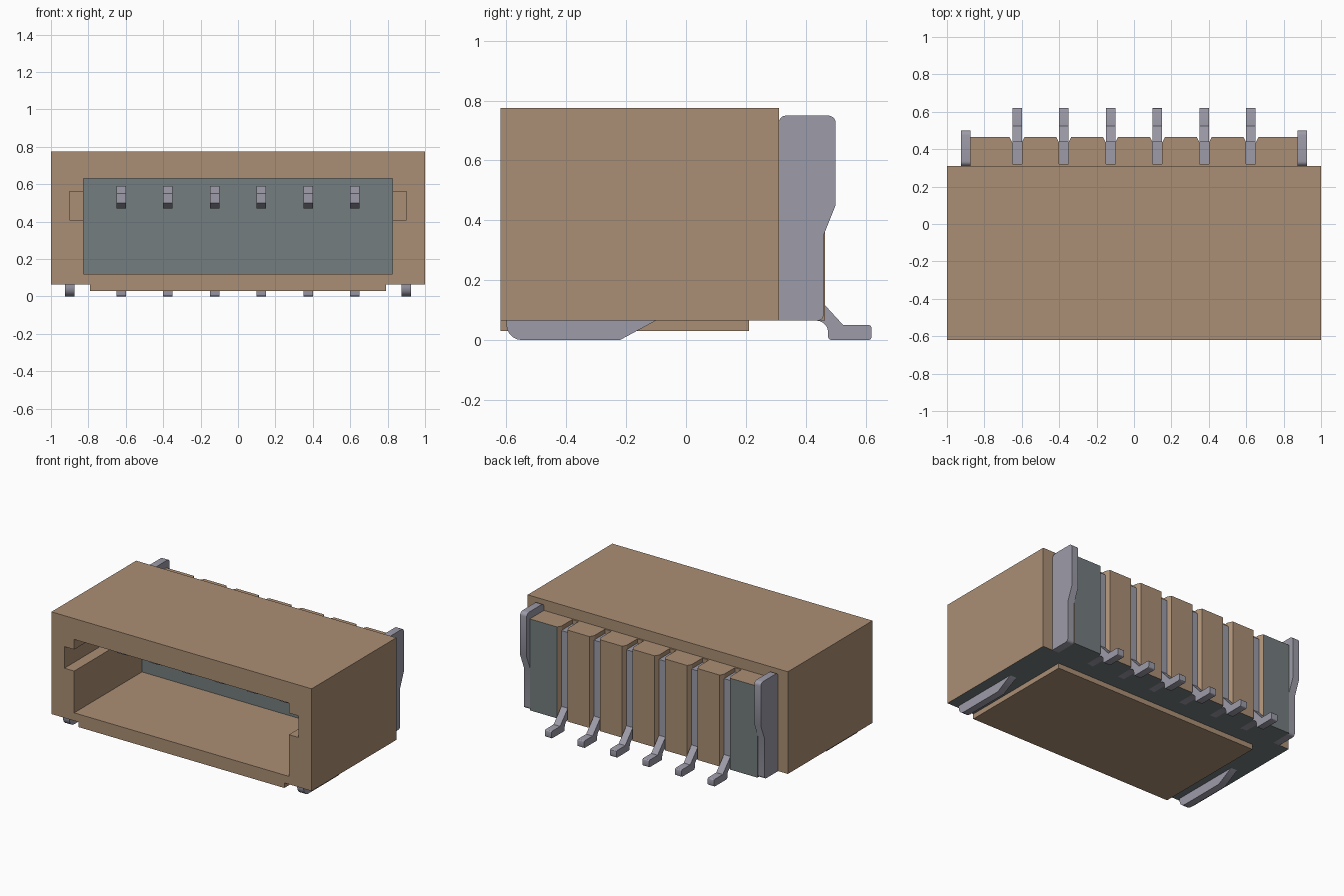
import bpy, bmesh
from math import sin, cos, radians
from mathutils import Vector

cube = bpy.data.objects.get("Cube")
if cube:
    bpy.data.objects.remove(cube, do_unlink=True)


def material(name, r, g, b):
    m = bpy.data.materials.new(name)
    m.use_nodes = True
    m.diffuse_color = (r, g, b, 1)
    m.node_tree.nodes["Principled BSDF"].inputs["Base Color"].default_value = (r, g, b, 1)
    return m


TAN = material("tan plastic", 0.41, 0.275, 0.178)
GREY = material("slate grey plastic", 0.175, 0.205, 0.21)
METAL = material("tin metal", 0.335, 0.33, 0.395)


def prism(name, points, axis, lo, hi, mats):
    """Extrude a 2D profile: axis 'x' takes (y, z) points, axis 'z' takes (x, y) points."""
    bm = bmesh.new()
    place = (lambda a, b: (lo, a, b)) if axis == "x" else (lambda a, b: (a, b, lo))
    face = bm.faces.new([bm.verts.new(place(a, b)) for a, b in points])
    out = bmesh.ops.extrude_face_region(bm, geom=[face])
    move = Vector((hi - lo, 0, 0)) if axis == "x" else Vector((0, 0, hi - lo))
    new = [v for v in out["geom"] if isinstance(v, bmesh.types.BMVert)]
    bmesh.ops.translate(bm, verts=new, vec=move)
    bmesh.ops.recalc_face_normals(bm, faces=bm.faces)
    mesh = bpy.data.meshes.new(name)
    bm.to_mesh(mesh)
    bm.free()
    for m in mats:
        mesh.materials.append(m)
    ob = bpy.data.objects.new(name, mesh)
    bpy.context.scene.collection.objects.link(ob)
    return ob


def box(name, x, y0, y1, z0, z1, mats):
    return prism(name, [(y0, z0), (y1, z0), (y1, z1), (y0, z1)], "x", -x, x, mats)


def arc(cy, cz, r, a0, a1, n=5):
    steps = [radians(a0 + (a1 - a0) * i / n) for i in range(n + 1)]
    return [(cy + r * cos(a), cz + r * sin(a)) for a in steps]


def smooth(ob):
    bpy.ops.object.select_all(action="DESELECT")
    ob.select_set(True)
    bpy.context.view_layer.objects.active = ob
    bpy.ops.object.shade_smooth_by_angle(angle=radians(30))


FRONT, BACK, BASE, TOP = -0.62, 0.31, 0.065, 0.775
WALL = 0.124

# Housing shell with the mating cavity and side key slots cut out
housing = box("housing", 1, FRONT, BACK, BASE, TOP, [TAN, GREY])
cutters = [box("cavity_cutter", 0.825, FRONT - 0.1, WALL, 0.12, 0.63, [TAN]),
           box("slot_cutter", 0.9, FRONT - 0.1, -0.1, 0.41, 0.56, [TAN])]
for c in cutters:
    c.hide_render = True
    mod = housing.modifiers.new(c.name, "BOOLEAN")
    mod.operation = "DIFFERENCE"
    mod.solver = "EXACT"
    mod.object = c
graph = bpy.context.evaluated_depsgraph_get()
cut_mesh = bpy.data.meshes.new_from_object(housing.evaluated_get(graph))
housing.modifiers.clear()
housing.data = cut_mesh
for c in cutters:
    bpy.data.objects.remove(c, do_unlink=True)

# Grey underside and cavity back wall
for f in housing.data.polygons:
    under = f.normal.z < -0.9 and f.center.z < BASE + 0.01
    wall = f.normal.y < -0.9 and f.center.y > WALL - 0.01
    f.material_index = int(under or wall)

# Standoff pad under the housing
box("base_pad", 0.79, FRONT, 0.21, 0.03, BASE, [TAN])

# Rear block with a chamfered groove for each contact
pin_xs = [-0.625 + 0.25 * i for i in range(6)]
outline = [(0.875, BACK), (-0.875, BACK), (-0.875, 0.465)]
for x in pin_xs:
    outline += [(x - 0.04, 0.465), (x - 0.025, 0.435), (x - 0.025, 0.32),
                (x + 0.025, 0.32), (x + 0.025, 0.435), (x + 0.04, 0.465)]
outline.append((0.875, 0.465))
rear = prism("rear_block", outline, "z", BASE, 0.7, [TAN, GREY])
for f in rear.data.polygons:
    end_back = f.normal.y > 0.9 and abs(f.center.x) > 0.65
    f.material_index = int(end_back or f.normal.z < -0.9)

# Contacts: tapered tip in the cavity, blade in the groove, soldering foot
contact = [(-0.4, 0.5), (-0.4, 0.55), (-0.34, 0.59), (0.2, 0.59), (0.2, 0.67), (0.44, 0.67),
           (0.44, 0.143), (0.525, 0.05)]
contact += arc(0.61, 0.04, 0.01, 90, 0, 3) + arc(0.61, 0.01, 0.01, 0, -90, 3)
contact += arc(0.485, 0.01, 0.01, 270, 180, 3) + arc(0.435, 0.025, 0.04, 0, 90)
contact += [(0.315, BASE), (0.315, 0.47), (-0.34, 0.47)]
for i, x in enumerate(pin_xs):
    smooth(prism(f"contact_{i + 1}", contact, "x", x - 0.025, x + 0.025, [METAL]))

# Mounting tabs: upright plate at the back and solder rail underneath, on both sides
plate = [(BACK, BASE)] + arc(0.44, 0.085, 0.02, -90, 0)
plate += [(0.46, 0.35), (0.5, 0.45)] + arc(0.475, 0.725, 0.025, 0, 90) + arc(0.335, 0.725, 0.025, 90, 180)
rail = [(-0.1, BASE), (-0.6, BASE)] + arc(-0.55, 0.05, 0.05, 180, 270) + [(-0.22, 0)]
for side, s in (("left", 1), ("right", -1)):
    for part, profile in (("mount_plate", plate), ("solder_rail", rail)):
        smooth(prism(f"{side}_{part}", profile, "x", s * 0.9 - 0.025, s * 0.9 + 0.025, [METAL]))
